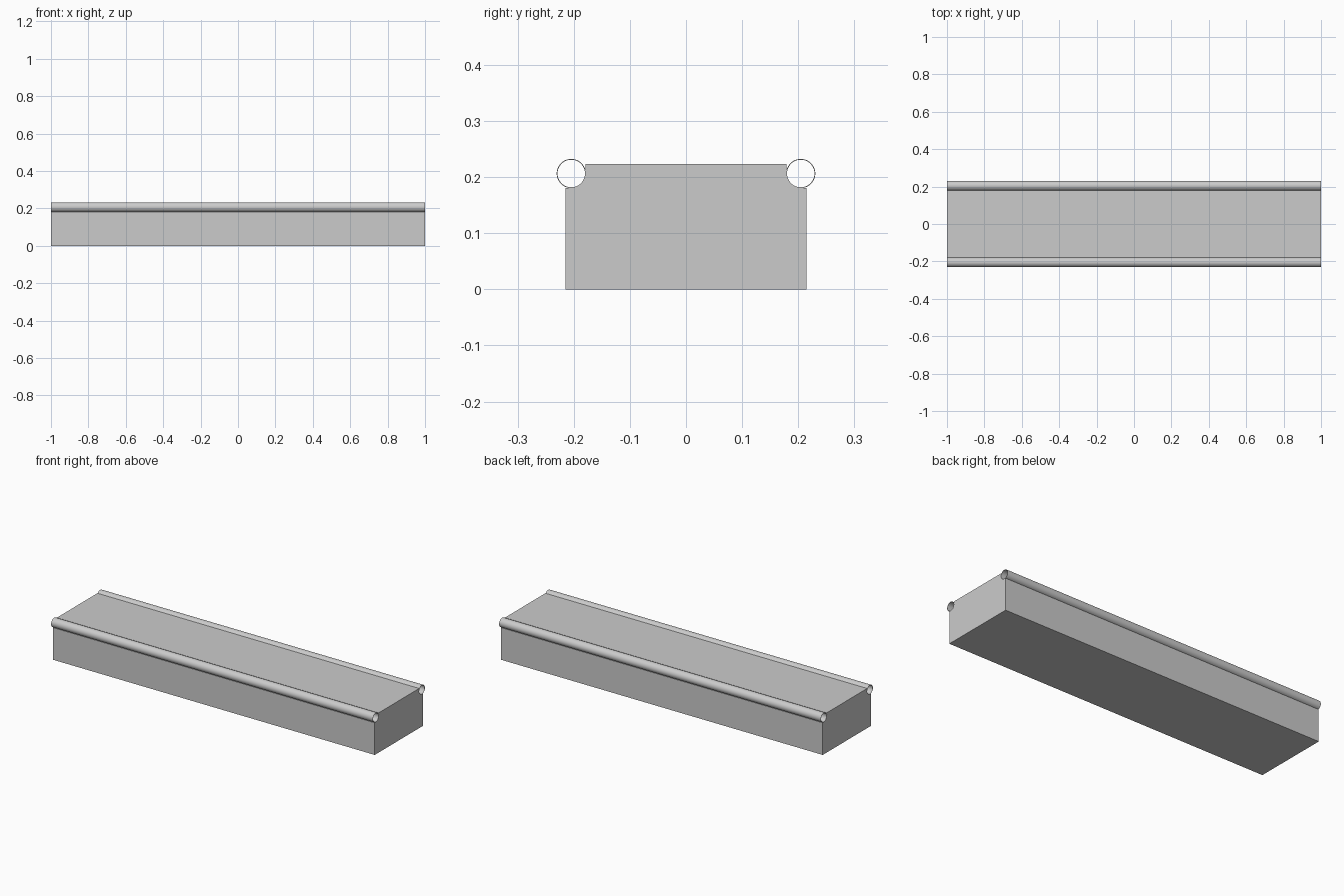
import bpy, bmesh
from math import cos, sin, pi

if "Cube" in bpy.data.objects:
    bpy.data.objects.remove(bpy.data.objects["Cube"])

HALF_LEN = 1.0
CY, CZ, R_OUT, R_IN = 0.2045, 0.2065, 0.026, 0.0245
SEGS = 48


def finish(bm, name):
    bmesh.ops.recalc_face_normals(bm, faces=bm.faces)
    me = bpy.data.meshes.new(name)
    bm.to_mesh(me)
    bm.free()
    ob = bpy.data.objects.new(name, me)
    bpy.context.collection.objects.link(ob)
    bpy.ops.object.select_all(action='DESELECT')
    ob.select_set(True)
    bpy.context.view_layer.objects.active = ob
    bpy.ops.object.shade_smooth_by_angle()
    return ob


def arc(radius, start, end, count):
    return [(CY + radius * cos(start + (end - start) * i / count),
             CZ + radius * sin(start + (end - start) * i / count))
            for i in range(count + 1)]


# Solid body: one half profile with a rounded seat for the tube, mirrored
half = [(0.2145, 0), (0.2145, 0.1805)] + arc(R_OUT, 1.5 * pi, pi, 12) + [(0.1795, 0.223)]
profile = half + [(-y, z) for y, z in reversed(half)]
bm = bmesh.new()
face = bm.faces.new([bm.verts.new((-HALF_LEN, y, z)) for y, z in profile])
ext = bmesh.ops.extrude_face_region(bm, geom=[face], use_keep_orig=True)
moved = [g for g in ext["geom"] if isinstance(g, bmesh.types.BMVert)]
bmesh.ops.translate(bm, vec=(2 * HALF_LEN, 0, 0), verts=moved)
finish(bm, "body")


# Thin open tubes along both top edges
def tube(name, side):
    bm = bmesh.new()
    rings = []
    for x, r in ((-HALF_LEN, R_OUT), (HALF_LEN, R_OUT), (HALF_LEN, R_IN), (-HALF_LEN, R_IN)):
        rings.append([bm.verts.new((x, side * y, z)) for y, z in arc(r, 0, 2 * pi, SEGS)[:-1]])
    for k in range(4):
        a, b = rings[k], rings[(k + 1) % 4]
        for i in range(SEGS):
            j = (i + 1) % SEGS
            bm.faces.new((a[i], a[j], b[j], b[i]))
    finish(bm, name)


tube("front_tube", -1)
tube("back_tube", 1)
